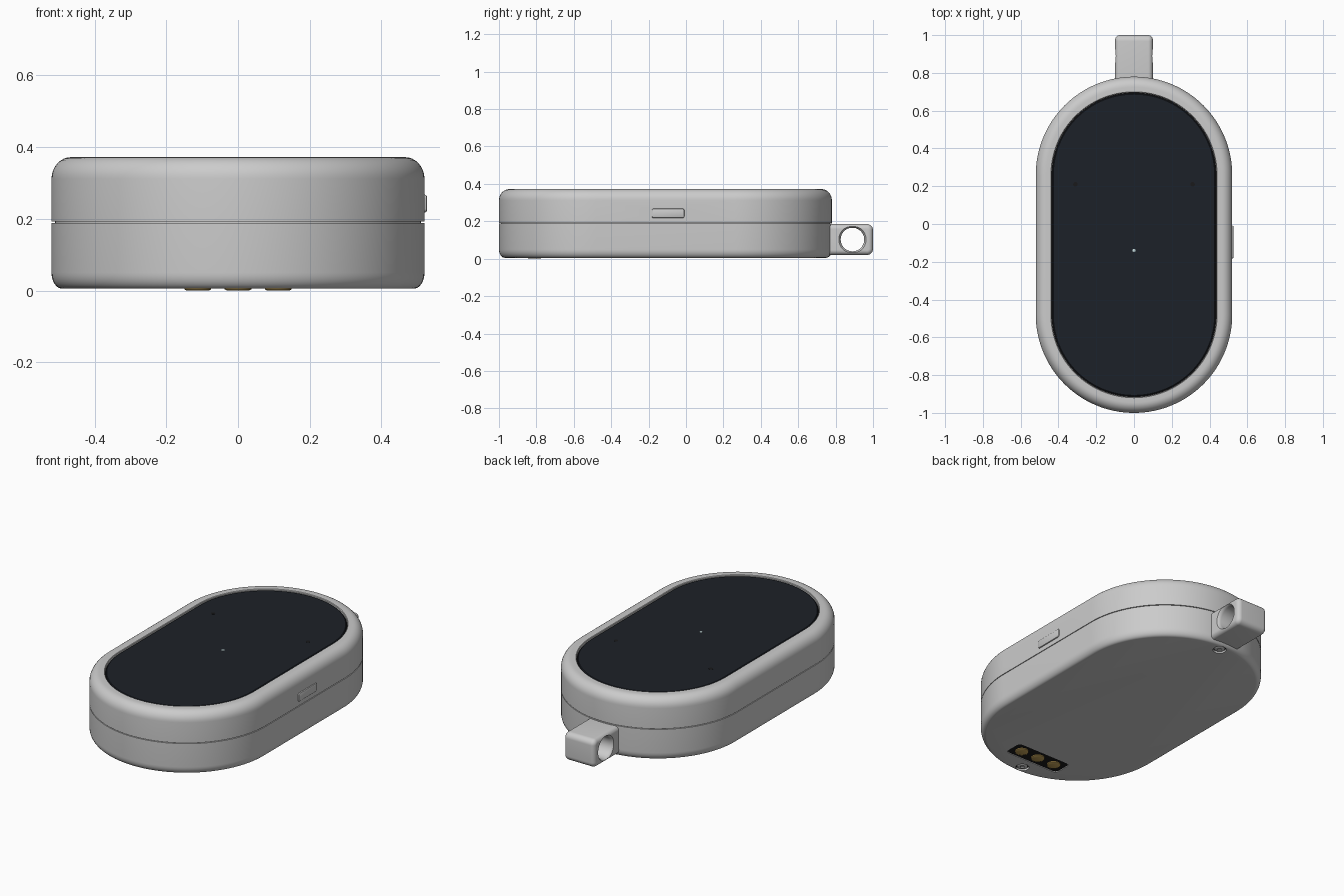
import bpy, bmesh, math
from mathutils import Matrix, Vector

if "Cube" in bpy.data.objects:
    bpy.data.objects.remove(bpy.data.objects["Cube"])


def material(name, rgb):
    m = bpy.data.materials.new(name)
    m.diffuse_color = (*rgb, 1)
    m.use_nodes = True
    m.node_tree.nodes["Principled BSDF"].inputs["Base Color"].default_value = m.diffuse_color
    return m


GLASS = material("dark_glass", (0.012, 0.015, 0.021))
BLACK = material("black", (0.01, 0.01, 0.011))
ORANGE = material("orange", (0.8, 0.25, 0.03))
GOLD = material("gold", (0.5, 0.33, 0.09))
WHITE = material("light_dot", (0.6, 0.75, 0.75))

TO_X = Matrix(((0, 0, 1), (1, 0, 0), (0, 1, 0)))  # local u, v, w -> y, z, x


def outline(hx, hy, r, n):
    """Rounded rectangle, n segments per corner."""
    pts = []
    for k, (sx, sy) in enumerate(((1, 1), (-1, 1), (-1, -1), (1, -1))):
        for i in range(n + 1):
            a = (k + i / n) * math.pi / 2
            pts.append((sx * (hx - r) + r * math.cos(a), sy * (hy - r) + r * math.sin(a)))
    return pts


def loft(name, centre, hx, hy, r, profile, n=8, along_x=False, mat=None):
    """Closed solid: rounded-rectangle rings through (inset, height) pairs."""
    bm = bmesh.new()
    rings = []
    for inset, w in profile:
        ring = outline(hx - inset, hy - inset, max(r - inset, 0.001), n)
        rings.append([bm.verts.new((u, v, w)) for u, v in ring])
    for a, b in zip(rings, rings[1:]):
        for i in range(len(a)):
            j = (i + 1) % len(a)
            bm.faces.new((a[i], a[j], b[j], b[i]))
    bm.faces.new(rings[0][::-1])
    bm.faces.new(rings[-1])
    bmesh.ops.remove_doubles(bm, verts=bm.verts, dist=0.00002)
    for v in bm.verts:
        v.co = (TO_X @ v.co if along_x else v.co) + Vector(centre)
    bmesh.ops.recalc_face_normals(bm, faces=bm.faces)
    me = bpy.data.meshes.new(name)
    bm.to_mesh(me)
    bm.free()
    ob = bpy.data.objects.new(name, me)
    bpy.context.collection.objects.link(ob)
    if mat:
        me.materials.append(mat)
    return ob


def cut(ob, cutters):
    bpy.context.view_layer.objects.active = ob
    for c in cutters:
        m = ob.modifiers.new("cut", "BOOLEAN")
        m.operation, m.solver, m.object = "DIFFERENCE", "EXACT", c
        bpy.ops.object.modifier_apply(modifier=m.name)
    for c in cutters:
        bpy.data.objects.remove(c)


def arc(depth, height, z, up, steps=8):
    """Elliptical edge rounding as (inset, height) pairs."""
    out = []
    for i in range(steps + 1):
        a = i / steps * math.pi / 2
        out.append((depth * (1 - math.cos(a)), z + up * height * math.sin(a)))
    return out


CY = -0.11
HX, HY = 0.52, 0.89
BOTTOM, SEAM, TOP = 0.005, 0.19, 0.372

# upper shell with the recess for the glass
upper = loft("upper_shell", (0, CY, 0), HX, HY, HX,
             [(0.01, SEAM), (0.01, SEAM + 0.002), (0, SEAM + 0.002)]
             + arc(0.055, 0.06, TOP - 0.06, 1)
             + [(0.08, TOP), (0.083, TOP - 0.003), (0.083, TOP - 0.02)], n=32)
SLOT = (0.5, -0.12, 0.2425)
cut(upper, [loft("slot_cutter", SLOT, 0.12, 0.033, 0.018, [(0, 0), (0, 0.1)], along_x=True)])

# lower shell with screw wells and contact recess
lower = loft("lower_shell", (0, CY, 0), HX, HY, HX,
             arc(0.03, 0.045, BOTTOM + 0.045, -1)[::-1]
             + [(0, SEAM - 0.002), (0.01, SEAM - 0.002), (0.01, SEAM)], n=32)
screws = [-0.94, 0.72]
cutters = [loft("well_cutter", (0, y, 0), 0.036, 0.036, 0.036, [(0, -0.1), (0, 0.02)]) for y in screws]
cutters.append(loft("contact_cutter", (0, -0.81, 0), 0.178, 0.058, 0.025, [(0, -0.1), (0, 0.015)]))
cut(lower, cutters)

# glass panel and its dark gasket
loft("panel_gasket", (0, CY, 0), HX - 0.084, HY - 0.084, HX - 0.084,
     [(0, TOP - 0.021), (0, TOP - 0.014)], n=32, mat=BLACK)
loft("glass_panel", (0, CY, 0), HX - 0.089, HY - 0.089, HX - 0.089,
     [(0, TOP - 0.02), (0, TOP - 0.007), (0.004, TOP - 0.004)], n=32, mat=GLASS)
for side, x in (("left", -0.31), ("right", 0.31)):
    loft("sensor_dot_" + side, (x, 0.21, TOP - 0.006), 0.012, 0.012, 0.012,
         [(0, 0), (0, 0.003)], mat=BLACK)
loft("status_light", (0, -0.14, TOP - 0.006), 0.008, 0.008, 0.008, [(0, 0), (0, 0.003)], mat=WHITE)

# side switch: dark liner, orange marker, sliding cap
loft("switch_liner", SLOT, 0.119, 0.032, 0.017, [(0, -0.005), (0, 0.008)], along_x=True, mat=BLACK)
loft("switch_marker", (0.5, -0.212, 0.2425), 0.02, 0.022, 0.004,
     [(0, 0), (0, 0.015)], along_x=True, mat=ORANGE)
loft("switch_slider", (0.5, -0.096, 0.2425), 0.087, 0.025, 0.01,
     [(0, 0), (0, 0.021), (0.002, 0.025), (0.006, 0.027)], along_x=True)

# strap loop with a flared cross hole
loop = loft("strap_loop", (0, 0.85, 0.1025), 0.15, 0.0825, 0.032,
            [(i, -w) for i, w in arc(0.025, 0.025, 0.075, 1)][::-1] + arc(0.025, 0.025, 0.075, 1),
            along_x=True)
cut(loop, [loft("hole_cutter", (0, 0.89, 0.1025), 0.063, 0.063, 0.063,
                [(-0.012, -0.11), (-0.01, -0.1), (-0.003, -0.092), (0, -0.08),
                 (0, 0.08), (-0.003, 0.092), (-0.01, 0.1), (-0.012, 0.11)], n=12, along_x=True)])

# charging contacts
loft("contact_plate", (0, -0.81, 0), 0.176, 0.056, 0.024, [(0, 0.008), (0, 0.018)], mat=BLACK)
for i in (-1, 0, 1):
    loft(f"contact_pad_{i + 2}", (i * 0.112, -0.81, 0), 0.037, 0.037, 0.037,
         [(0.006, 0), (0, 0.003), (0, 0.012)], mat=GOLD)

# screw heads sunk in their wells
for i, y in enumerate(screws):
    loft(f"well_floor_{i + 1}", (0, y, 0), 0.036, 0.036, 0.036, [(0, 0.017), (0, 0.022)], mat=BLACK)
    head = loft(f"screw_head_{i + 1}", (0, y, 0), 0.029, 0.029, 0.029,
                [(0.005, 0.008), (0, 0.011), (0, 0.02)])
    cut(head, [loft("socket_cutter", (0, y, 0), 0.012, 0.012, 0.012, [(0, -0.01), (0, 0.014)], n=2)])

# smooth shading with crisp edges
for ob in bpy.context.scene.objects:
    ob.select_set(True)
    bpy.context.view_layer.objects.active = ob
bpy.ops.object.shade_smooth_by_angle(angle=math.radians(32))
